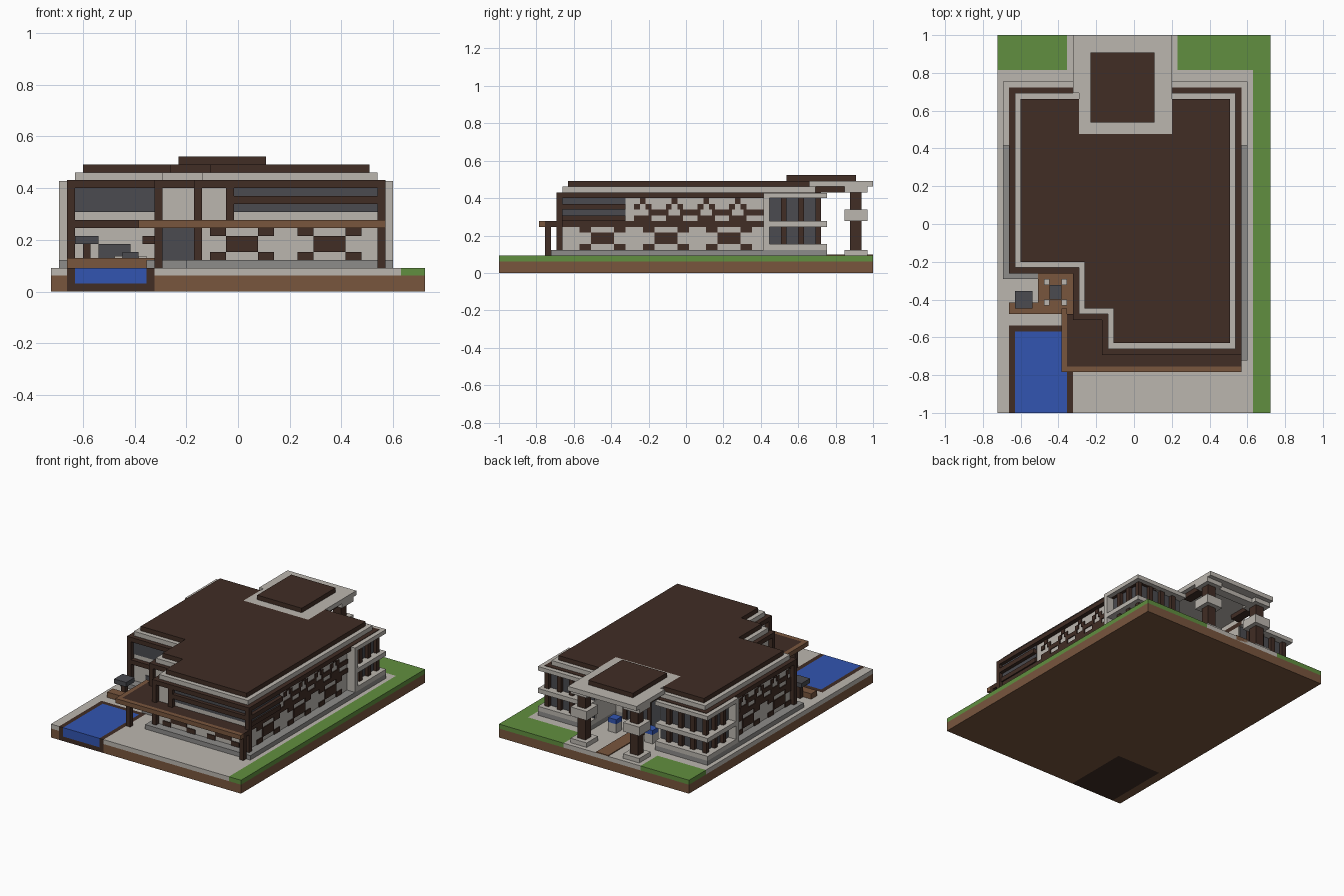
import bpy
import bmesh

default_cube = bpy.data.objects.get("Cube")
if default_cube:
    bpy.data.objects.remove(default_cube, do_unlink=True)

# Everything sits on a block grid: 47 wide, 65 deep, 17 high
UNIT = 2 / 65
THIN = 0.2


def material(name, red, green, blue):
    mat = bpy.data.materials.new(name)
    mat.use_nodes = True
    colour = (red, green, blue, 1)
    mat.diffuse_color = colour
    for node in mat.node_tree.nodes:
        if node.type == "BSDF_PRINCIPLED":
            node.inputs["Base Color"].default_value = colour
    return mat


timber = material("dark timber", .052, .026, .018)
wood = material("brown wood", .19, .093, .048)
stone = material("pale stone", .50, .47, .43)
plinth_grey = material("grey plinth", .27, .265, .255)
glass = material("dark glass", .069, .07, .08)
grass = material("green grass", .12, .275, .05)
water = material("blue water", .032, .09, .44)


def prism(name, mat, outline, heights):
    """Extrude a plan outline between two grid heights."""
    bottom, top = heights
    bm = bmesh.new()
    verts = [bm.verts.new(((i - 23.5) * UNIT, (j - 32.5) * UNIT, bottom * UNIT)) for i, j in outline]
    face = bm.faces.new(verts)
    extruded = bmesh.ops.extrude_face_region(bm, geom=[face])
    lifted = [v for v in extruded["geom"] if isinstance(v, bmesh.types.BMVert)]
    bmesh.ops.translate(bm, verts=lifted, vec=(0, 0, (top - bottom) * UNIT))
    bmesh.ops.recalc_face_normals(bm, faces=bm.faces)
    mesh = bpy.data.meshes.new(name)
    bm.to_mesh(mesh)
    bm.free()
    mesh.materials.append(mat)
    obj = bpy.data.objects.new(name, mesh)
    bpy.context.collection.objects.link(obj)
    return obj


def box(name, mat, across, depth, heights):
    left, right = across
    front, back = depth
    outline = [(left, front), (right, front), (right, back), (left, back)]
    return prism(name, mat, outline, heights)


def both_sides(name, mat, across, depth, heights):
    """A box on the left side of the house and its mirror on the other."""
    box("left_" + name, mat, across, depth, heights)
    box("right_" + name, mat, (44 - across[1], 44 - across[0]), depth, heights)


def house_outline(grow):
    """Stepped house plan, moved outwards by grow; the porch notch stays open."""
    low, high = 25 - grow, 55 + grow
    step, edge = 17 - grow, 11 - grow
    left, right = 3 - grow, 41 + grow
    inner, middle = 14 - grow, 19 - grow
    return [(left, low), (inner, low), (inner, step), (middle, step), (middle, edge),
            (right, edge), (right, high), (30, high), (30, 48), (14, 48), (14, high), (left, high)]


# Ground: soil, paving, lawns
ground_start = [(0, 0), (2, 0), (2, 15), (13, 15), (13, 0)]
prism("soil", wood, ground_start + [(47, 0), (47, 65), (0, 65)], (0, 2))
prism("paving", stone, ground_start + [(44, 0), (44, 59), (31, 59), (31, 65),
                                       (12, 65), (12, 59), (0, 59)], (2, 3))
prism("side_lawn", grass, [(44, 0), (47, 0), (47, 65), (31, 65), (31, 59), (44, 59)], (2, 3))
box("back_lawn", grass, (0, 12), (59, 65), (2, 3))
box("entrance_path", wood, (20, 23), (48, 65), (2, 3 + THIN))

# Pool
box("pool_floor", timber, (2, 13), (0, 15), (0, 1))
box("pool_left_wall", timber, (2, 3), (0, 15), (1, 3))
box("pool_right_wall", timber, (12, 13), (0, 15), (1, 3))
box("pool_end_wall", timber, (3, 12), (14, 15), (1, 3))
box("pool_water", water, (3, 12), (0, 14), (1, 3))

# House body and stacked roof
prism("plinth", plinth_grey, house_outline(2), (3, 4))
prism("house_walls", stone, house_outline(0), (4, 13))
prism("roof_beam", timber, house_outline(1), (13, 14))
prism("roof_cornice", stone, house_outline(0), (14, 15))
prism("roof_top", timber, house_outline(-1), (15, 16))

# Corner pillars and canopy posts
for label, i, j, top in [("terrace", 2, 24, 13), ("step", 13, 16, 13), ("front", 18, 10, 13),
                         ("corner", 41, 10, 13), ("canopy_left", 13, 8, 8), ("canopy_right", 41, 8, 8)]:
    box(label + "_pillar", timber, (i, i + 1), (j, j + 1), (3, top))

# Front canopy
prism("canopy_deck", timber, [(12, 8), (42, 8), (42, 11), (19, 11), (19, 17), (12, 17)], (8, 9))
prism("canopy_fascia", wood, [(11, 7), (42, 7), (42, 8), (12, 8), (12, 18), (11, 18)], (8, 9))

# Front openings
box("front_door", glass, (14, 18), (17 - THIN, 17), (3, 8))
box("terrace_beam", timber, (3, 13), (24, 25), (8, 9))
box("terrace_window", glass, (3, 13), (25 - THIN, 25), (10, 13))
box("terrace_door", glass, (6, 10), (25 - THIN, 25), (4, 6))
box("upper_front_window", glass, (23, 41), (11 - THIN, 11), (10, 13))
box("upper_front_rail", timber, (22, 42), (10, 11), (11, 12))
box("upper_front_post", timber, (22, 23), (10, 11), (9, 13))
box("upper_side_window", glass, (41, 41 + THIN), (11, 22), (10, 13))
box("upper_side_rail", timber, (41, 42), (11, 22), (11, 12))
box("upper_side_sill", timber, (41, 41.5), (11, 22), (9, 10))


def lattice(start):
    """Spans and heights of one timber motif: a centre panel and four corner blocks."""
    return [(start, start + 4, 5, 7)] + [
        (start + shift, start + shift + 2, low, low + 1) for shift in (-2, 4) for low in (4, 7)]


# Timber motifs on the front wall
for start in (22, 33):
    for a, b, low, high in lattice(start):
        box("front_lattice", timber, (a, b), (11 - THIN, 11), (low, high))

# Timber motifs on the side walls; the left wall begins behind the terrace
left_face, right_face = (3 - THIN, 3), (41, 41 + THIN)
side_plates = [(11, 46, 8, 9)]
for start in (16, 27, 38):
    side_plates += lattice(start)
for repeat in range(4):
    middle = 24.5 + repeat * 5.5
    side_plates += [(middle, middle + 1, 12, 13), (middle - 1, middle + 2, 9, 10),
                    (middle - 1, middle, 11, 12), (middle + 1, middle + 2, 11, 12),
                    (middle + 1.5, middle + 5, 10, 11)]
for a, b, low, high in side_plates:
    box("right_lattice", timber, right_face, (a, b), (low, high))
    if b > 25:
        box("left_lattice", timber, left_face, (max(a, 25), b), (low, high))

# Glazed back rooms with pale bands and dark mullions
both_sides("room_glass", glass, (3 - THIN, 14 - THIN), (47, 55 + THIN), (5, 13))
both_sides("room_pillar", stone, (1, 3), (46, 47), (4, 13.9))
for low, high in ((4, 5), (8, 9), (13, 13.9)):
    both_sides("room_band", stone, (1, 14), (46, 57), (low, high))
for j in (49, 52, 55):
    both_sides("side_mullion", timber, (2, 3), (j, j + 1), (5, 13))
for i in (5, 8, 11):
    both_sides("back_mullion", timber, (i, i + 1), (55, 56), (5, 13))

# Entrance porch
box("entrance_glass", glass, (17, 27), (48, 48 + THIN), (3, 12))
for i in (16, 21, 27):
    box("entrance_frame", timber, (i, i + 1), (48, 48.5), (3, 13))
prism("porch_slab", stone, [(14, 48), (30, 48), (30, 65), (13, 65), (13, 55), (14, 55)], (15, 16))
box("porch_top", timber, (16, 27), (50, 62), (16, 17))
for side, i in (("left", 13), ("right", 26)):
    box(side + "_porch_column", timber, (i + 1, i + 3), (61, 63), (4, 14))
    for part, low, high in (("base", 3, 4), ("collar", 9, 11), ("capital", 14, 15)):
        box(side + "_column_" + part, stone, (i, i + 4), (60, 64), (low, high))
    box(side + "_porch_beam", timber, (i + 1, i + 3), (55, 60), (14, 15))
box("porch_cross_beam", stone, (17, 26), (61, 63), (14, 15))
for i in (16, 25):
    box("planter", stone, (i, i + 2), (53, 55), (3, 5))
    box("planter_flowers", water, (i, i + 2), (53, 55), (5, 6))

# Terrace deck and furniture
prism("terrace_deck", wood, [(2, 17), (13, 17), (13, 24), (7, 24), (7, 19), (2, 19)], (3, 4 + THIN))
box("parasol_post", timber, (4, 5), (19, 20), (3, 6))
box("parasol_top", glass, (3, 6), (18, 21), (6, 7))
box("terrace_table", glass, (9, 11), (19.5, 22), (4, 5))
box("terrace_bracket", timber, (11.5, 13), (16, 17), (6, 7))
for i in (8, 11):
    for j in (18.5, 22):
        box("terrace_seat", stone, (i, i + 1), (j, j + 1), (4, 4.5))
